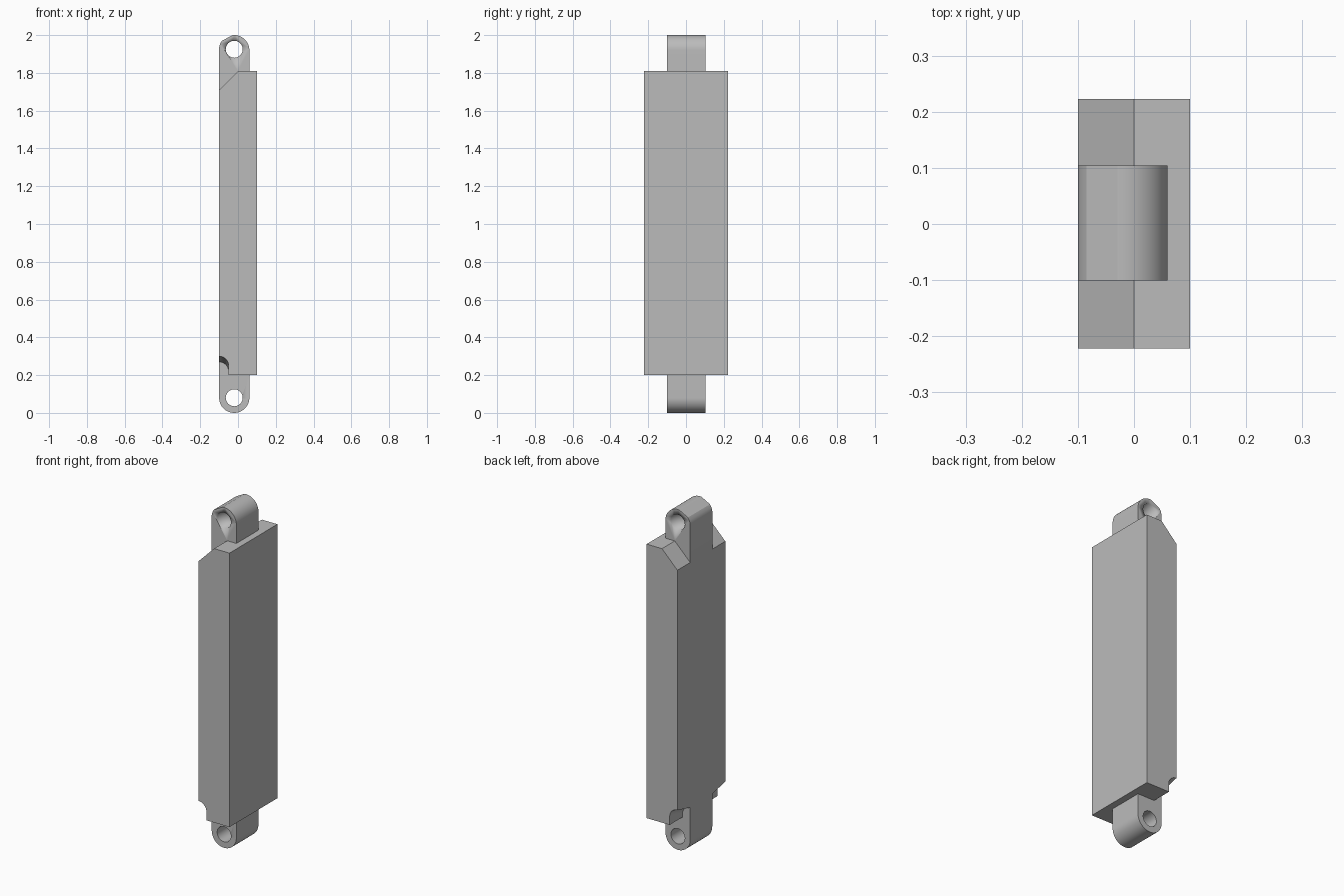
import bpy, bmesh, math

cube = bpy.data.objects.get("Cube")
if cube:
    bpy.data.objects.remove(cube, do_unlink=True)

grey = bpy.data.materials.new("plain grey")
grey.use_nodes = True
grey.diffuse_color = (0.5, 0.5, 0.5, 1)
grey.node_tree.nodes["Principled BSDF"].inputs["Base Color"].default_value = (0.5, 0.5, 0.5, 1)

FRONT, BACK = -0.222, 0.223           # body ends along y
LUG_FRONT, LUG_BACK = -0.101, 0.104   # lug ends along y
EYE_X, EYE_R, HOLE_R = -0.02, 0.08, 0.045


def arc(cx, cz, r, start, end, steps):
    angles = [math.radians(start + (end - start) * i / steps) for i in range(steps + 1)]
    return [(cx + r * math.cos(a), cz + r * math.sin(a)) for a in angles]


def loft(name, profile_a, ya, profile_b, yb):
    """Solid between two matching x-z profiles."""
    bm = bmesh.new()
    a = [bm.verts.new((x, ya, z)) for x, z in profile_a]
    b = [bm.verts.new((x, yb, z)) for x, z in profile_b]
    bm.faces.new(a)
    bm.faces.new(b[::-1])
    n = len(a)
    for i in range(n):
        j = (i + 1) % n
        bm.faces.new((a[j], a[i], b[i], b[j]))
    bmesh.ops.recalc_face_normals(bm, faces=bm.faces)
    mesh = bpy.data.meshes.new(name)
    bm.to_mesh(mesh)
    bm.free()
    mesh.materials.append(grey)
    obj = bpy.data.objects.new(name, mesh)
    bpy.context.collection.objects.link(obj)
    return obj


def cut(target, cutter):
    mod = target.modifiers.new("cut", 'BOOLEAN')
    mod.operation = 'DIFFERENCE'
    mod.solver = 'EXACT'
    mod.object = cutter
    cutter.hide_render = True
    cutter.hide_viewport = True


def smooth(obj):
    bpy.ops.object.select_all(action='DESELECT')
    obj.select_set(True)
    bpy.context.view_layer.objects.active = obj
    bpy.ops.object.shade_smooth_by_angle(angle=math.radians(20))


def notch(lift):
    return [(-0.2, 0.1), (-0.05, 0.1)] + arc(-0.1, 0.22 + lift, 0.05, 0, 90, 12) + [(-0.2, 0.27 + lift)]


# Main bar with a chamfered upper edge
outline = [(-0.1, 0.2), (0.1, 0.2), (0.1, 1.81), (0, 1.81), (-0.1, 1.71)]
body = loft("body", outline, FRONT, outline, BACK)

# Flared notches beside the lower lug
for side, outer, inner in (("front", FRONT, LUG_FRONT), ("back", BACK, LUG_BACK)):
    cut(body, loft(side + "_notch_cutter", notch(0.06), 2 * outer - inner, notch(0), inner))

# Upper lug: flattened on one shoulder
upper = [(-0.1, 1.71), (0, 1.81), (0.06, 1.81)]
upper += arc(EYE_X, 1.92, EYE_R, 0, 97, 20)
upper += [(-0.085, 1.97), (-0.095, 1.955), (-0.1, 1.935)]

# Lower lug: fully rounded
lower = [(0.06, 0.2), (-0.1, 0.2)] + arc(EYE_X, 0.08, EYE_R, 180, 360, 32)

for name, profile, eye_z in (("upper_lug", upper, 1.925), ("lower_lug", lower, 0.08)):
    lug = loft(name, profile, LUG_FRONT, profile, LUG_BACK)
    ring = arc(EYE_X, eye_z, HOLE_R, 0, 360, 32)[:-1]
    smooth(lug)
    hole = loft(name + "_hole_cutter", ring, -0.2, ring, 0.2)
    smooth(hole)
    cut(lug, hole)
